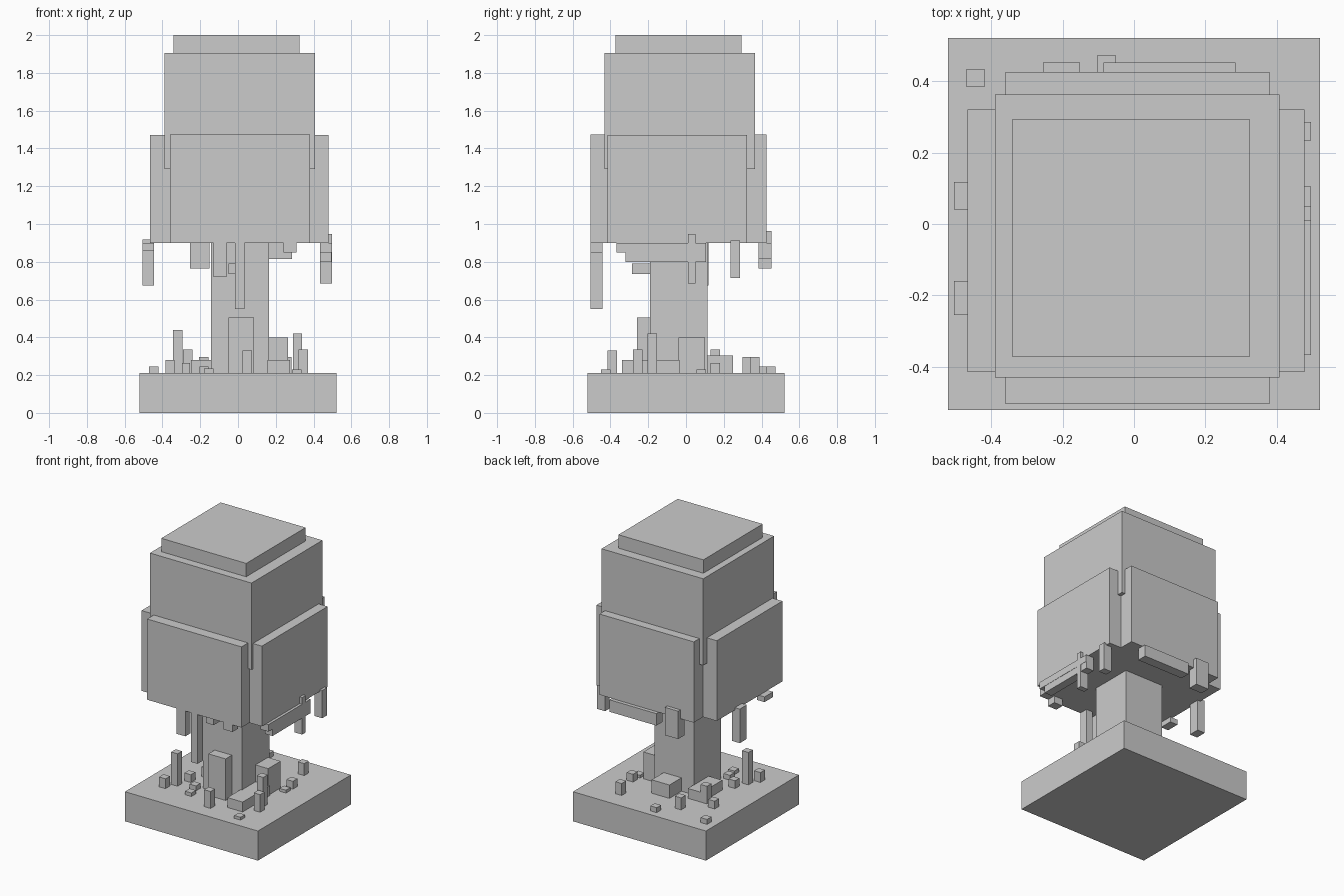
import bpy


def block(name, x0, x1, y0, y1, z0, z1):
    """Axis-aligned box given by its extents."""
    bpy.ops.mesh.primitive_cube_add(
        size=1, location=((x0 + x1) / 2, (y0 + y1) / 2, (z0 + z1) / 2))
    ob = bpy.context.object
    ob.name = name
    ob.scale = (x1 - x0, y1 - y0, z1 - z0)
    bpy.ops.object.transform_apply(location=False, rotation=False, scale=True)
    return ob


GROUND = 0.21

# Ground slab and trunk
block("ground_slab", -0.522, 0.522, -0.522, 0.522, 0, GROUND)
block("trunk", -0.143, 0.165, -0.19, 0.115, GROUND, 0.9)
block("trunk_stub", -0.05, 0.01, -0.287, -0.19, 0.735, 0.79)

# Canopy: two crossing slabs, a taller core and a cap
block("canopy_wide", -0.467, 0.478, -0.415, 0.322, 0.9, 1.47)
block("canopy_deep", -0.36, 0.381, -0.505, 0.427, 0.9, 1.473)
block("canopy_core", -0.39, 0.408, -0.431, 0.364, 1.29, 1.905)
block("canopy_cap", -0.342, 0.325, -0.372, 0.294, 1.905, 2.0)

# Hanging leaves around the canopy rim: x, y, z extents
leaves = [
    (-0.505, -0.445, 0.04, 0.118, 0.675, 0.917),
    (-0.505, -0.445, -0.255, -0.16, 0.86, 0.897),
    (-0.13, -0.06, -0.505, -0.445, 0.72, 0.9),
    (-0.015, 0.035, -0.505, -0.442, 0.55, 0.9),
    (0.24, 0.31, -0.505, -0.442, 0.85, 0.9),
    (-0.255, -0.152, 0.383, 0.453, 0.765, 0.963),
    (-0.085, 0.285, 0.383, 0.453, 0.815, 0.9),
    (0.435, 0.497, 0.235, 0.287, 0.715, 0.912),
    (0.435, 0.497, 0.01, 0.05, 0.685, 0.947),
    (0.435, 0.497, -0.368, 0.105, 0.85, 0.9),
    (0.435, 0.495, -0.32, 0.107, 0.8, 0.898),
]
for i, e in enumerate(leaves):
    block(f"hanging_leaf_{i + 1}", *e)

# Roots against the trunk: x, y extents and top height
roots = [
    (-0.05, 0.085, -0.26, -0.18, 0.505),
    (0.155, 0.265, -0.04, 0.10, 0.40),
    (0.155, 0.275, -0.34, -0.035, 0.28),
    (-0.045, 0.095, 0.105, 0.25, 0.305),
    (-0.25, -0.14, -0.05, 0.18, 0.28),
]
for i, (x0, x1, y0, y1, top) in enumerate(roots):
    block(f"root_{i + 1}", x0, x1, y0, y1, GROUND, top)

# Grass tufts and pebbles: centre x, y and top height
tufts = [
    (-0.36, -0.31, 0.28), (-0.318, -0.235, 0.44), (-0.28, -0.14, 0.265),
    (-0.155, -0.312, 0.235), (-0.18, -0.225, 0.245), (0.05, -0.39, 0.33),
    (0.31, -0.425, 0.23), (0.315, -0.178, 0.42), (0.345, -0.255, 0.335),
    (0.313, 0.08, 0.23), (0.315, 0.155, 0.265), (0.257, 0.365, 0.295),
    (-0.077, 0.45, 0.245), (-0.182, 0.325, 0.295), (-0.265, 0.155, 0.335),
    (-0.35, 0.19, 0.265), (-0.445, 0.41, 0.245),
]
W = 0.025
for i, (x, y, top) in enumerate(tufts):
    block(f"grass_tuft_{i + 1}", x - W, x + W, y - W, y + W, GROUND, top)
